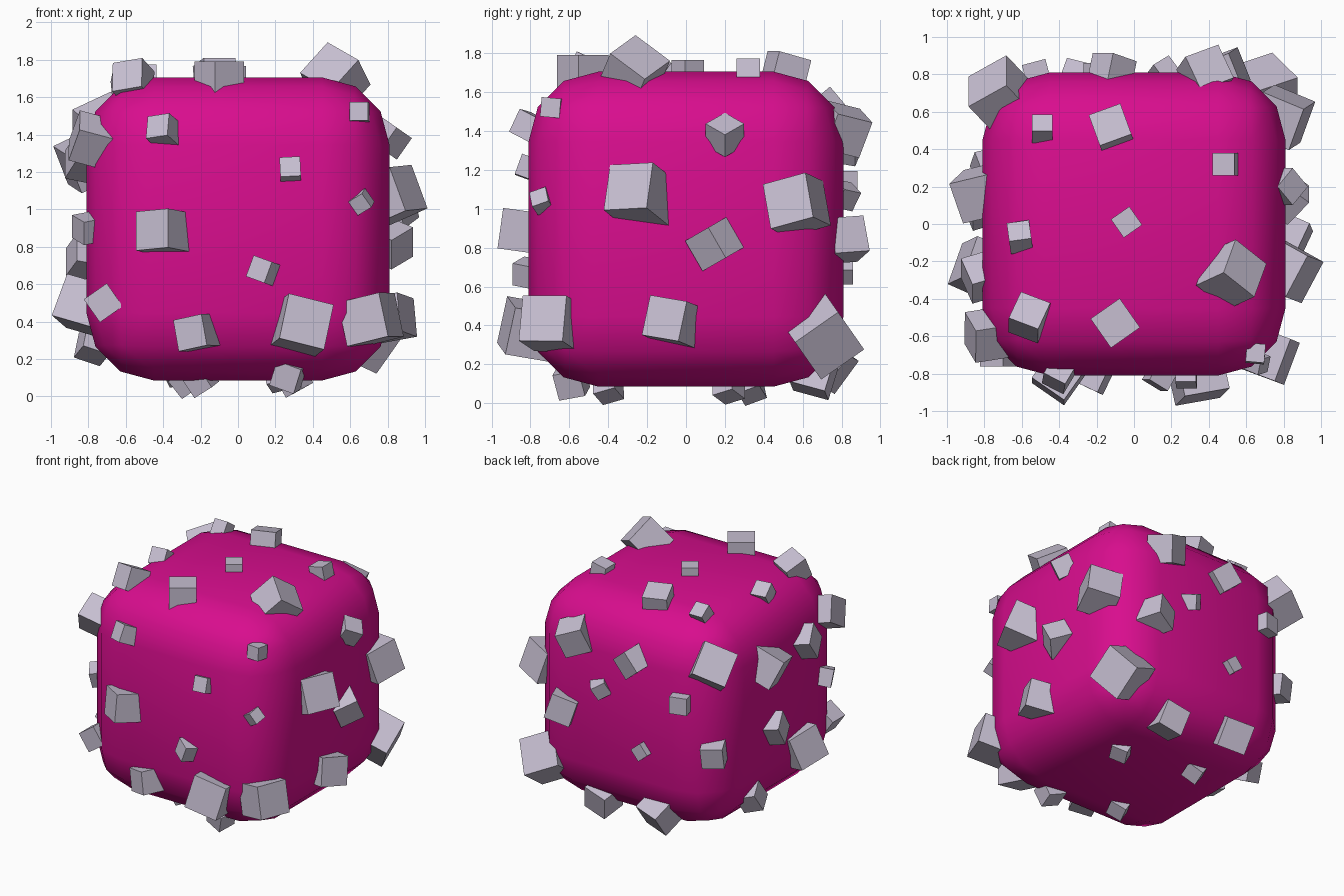
import bpy, bmesh, math
from mathutils import Matrix, Vector, Euler

if "Cube" in bpy.data.objects:
    bpy.data.objects.remove(bpy.data.objects["Cube"])

CZ, CORE, R = 0.895, 0.45, 0.36   # centre height, flat half-width, edge radius


def material(name, col):
    m = bpy.data.materials.new(name)
    m.diffuse_color = (*col, 1)
    m.use_nodes = True
    m.node_tree.nodes["Principled BSDF"].inputs["Base Color"].default_value = m.diffuse_color
    return m


magenta = material("magenta", (0.69, 0.004, 0.27))
stone = material("pale_lilac_grey", (0.57, 0.52, 0.64))


def add_object(name, bm, mat):
    me = bpy.data.meshes.new(name)
    bm.to_mesh(me)
    bm.free()
    me.materials.append(mat)
    ob = bpy.data.objects.new(name, me)
    bpy.context.collection.objects.link(ob)
    return ob


# Rounded cube body
bm = bmesh.new()
bmesh.ops.create_cube(bm, size=2 * (CORE + R))
bmesh.ops.bevel(bm, geom=bm.edges[:], offset=R, segments=3, profile=0.5,
                affect='EDGES', clamp_overlap=True)
for f in bm.faces:
    f.smooth = True
body = add_object("rounded_body", bm, magenta)
body.location.z = CZ


# Cubes half sunk in the body, listed per side as seen straight on:
# (across, up, size, roll, pitch, yaw)
def scatter(side, right, up, lift, cubes):
    r, u = Vector(right), Vector(up)
    n = r.cross(u)
    frame = Matrix((r, u, n)).transposed()
    bm = bmesh.new()
    for a, b, size, roll, pitch, yaw in cubes:
        b -= lift
        da, db = max(abs(a) - CORE, 0), max(abs(b) - CORE, 0)
        depth = CORE + math.sqrt(max(R * R - da * da - db * db, 0))
        pos = r * a + u * b + n * depth + Vector((0, 0, CZ))
        rad = math.radians
        rot = (Matrix.Rotation(rad(roll), 3, 'Z') @ Matrix.Rotation(rad(pitch), 3, 'X')
               @ Matrix.Rotation(rad(yaw), 3, 'Y'))
        m = Matrix.Translation(pos) @ (frame @ rot).to_4x4()
        bmesh.ops.create_cube(bm, size=size, matrix=m)
    add_object(side + "_cubes", bm, stone)


scatter("front", (1, 0, 0), (0, 0, 1), CZ, [
    (-.40, 1.42, .13, -5, -25, -30), (.28, 1.21, .11, 3, -20, 0),
    (-.40, .88, .21, 0, -8, -35), (.14, .67, .12, -20, 0, -30),
    (-.22, .34, .17, 10, -5, -25), (.34, .38, .25, -12, -12, 10),
    (.71, .41, .24, 12, -5, -20), (.65, 1.52, .10, 0, -5, -5),
    (.66, 1.04, .09, 35, 10, -20), (-.72, .50, .15, 35, 0, 0),
    (-.78, 1.37, .20, -20, 30, 10)])
scatter("right", (0, 1, 0), (0, 0, 1), CZ, [
    (-.24, 1.07, .25, -8, -20, -30), (.20, 1.38, .14, 0, 35, 45),
    (.57, 1.02, .24, 10, -15, -20), (.15, .82, .18, 30, 0, -40),
    (-.07, .42, .21, -12, -5, -25), (.70, .35, .27, 35, 30, 0)])
scatter("top", (1, 0, 0), (0, 1, 0), 0, [
    (-.04, .01, .12, 35, 0, 0), (-.49, .51, .11, 0, -35, 0),
    (-.12, .51, .18, 20, -15, 0), (.49, .32, .12, 0, 0, -12),
    (-.10, -.53, .19, 35, 0, 0), (.52, -.27, .23, -20, -35, 30),
    (-.56, -.50, .17, -25, -25, -10), (-.61, -.07, .12, 8, -35, 0)])
scatter("back", (-1, 0, 0), (0, 0, 1), CZ, [
    (-.38, 1.41, .20, 15, 20, 20), (.12, 1.35, .17, 40, 0, -15),
    (-.16, 1.07, .11, 20, 25, 30), (-.48, .84, .19, -15, -10, 20),
    (.52, 1.13, .13, 0, 0, 15), (.20, .68, .10, 40, 0, 0),
    (.72, .75, .16, 0, 10, 25), (.71, 1.42, .25, 0, -40, 36)])
scatter("left", (0, -1, 0), (0, 0, 1), CZ, [
    (-.17, 1.26, .23, -20, 20, 20), (.28, 1.27, .18, 35, 0, 20),
    (-.10, .745, .17, 30, 0, 20), (.24, .48, .24, 10, -20, -20),
    (-.30, .28, .15, 30, -10, 20), (.54, .90, .13, -20, 0, 30)])
scatter("underside", (1, 0, 0), (0, -1, 0), 0, [
    (.30, -.22, .12, 30, 15, 25), (-.28, -.33, .12, 10, 20, 35),
    (-.20, .40, .12, 20, 15, 30), (.27, .59, .14, 15, 10, -20),
    (.24, -.66, .19, 10, -15, 15), (-.29, -.72, .21, 20, -35, 10)])
